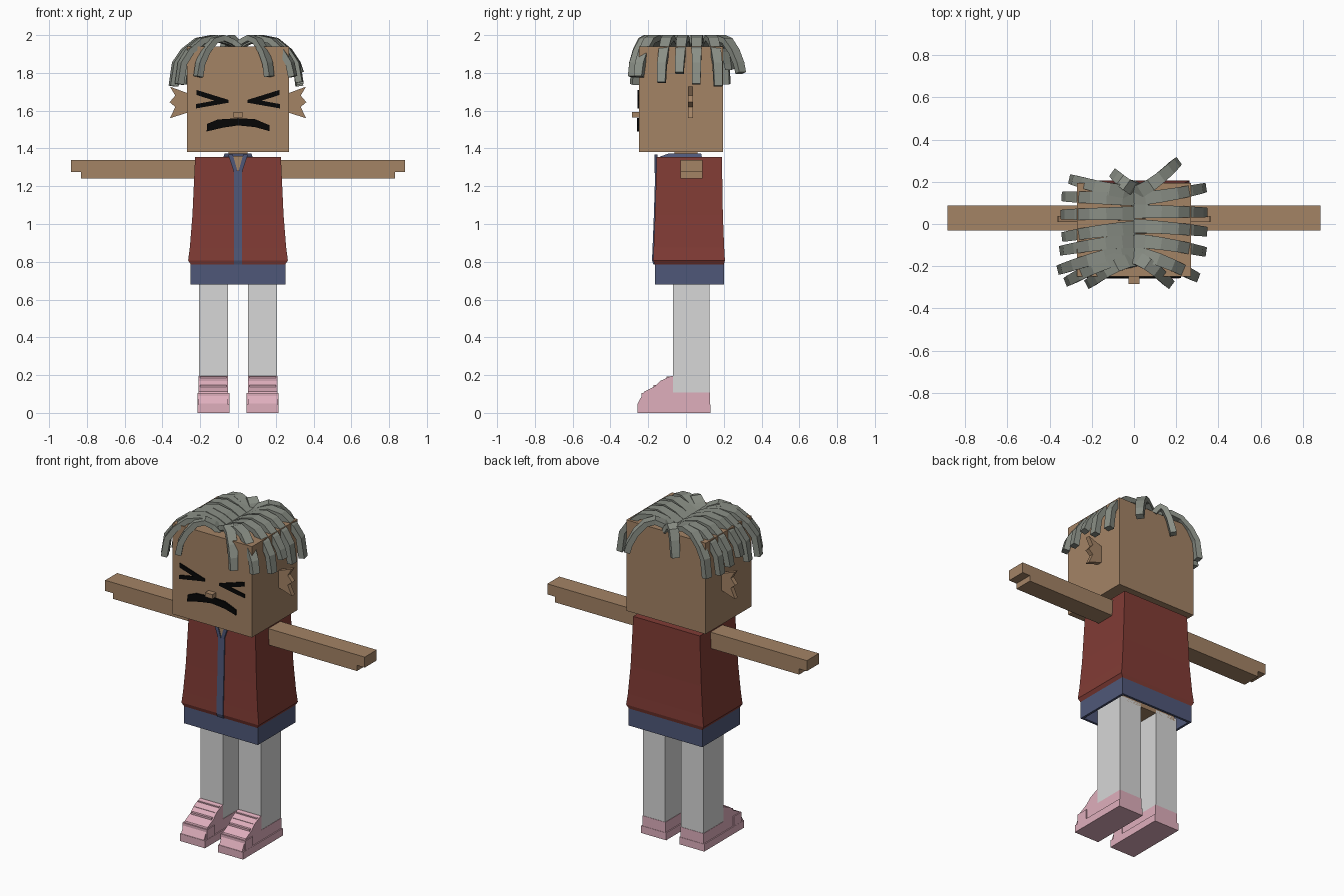
import bpy, bmesh
from mathutils import Vector

cube = bpy.data.objects.get("Cube")
if cube:
    bpy.data.objects.remove(cube, do_unlink=True)


def material(name, *rgb):
    col = [(c / 255) ** 2.2 for c in rgb] + [1]
    m = bpy.data.materials.new(name)
    m.use_nodes = True
    m.diffuse_color = col
    bsdf = next(n for n in m.node_tree.nodes if n.type == 'BSDF_PRINCIPLED')
    bsdf.inputs["Base Color"].default_value = col
    bsdf.inputs["Roughness"].default_value = 0.8
    return m


skin = material("skin brown", 162, 130, 101)
red = material("jacket red", 128, 62, 56)
blue = material("shirt blue", 80, 88, 120)
grey = material("trouser grey", 214, 214, 214)
pink = material("shoe pink", 222, 173, 187)
hair = material("hair grey", 137, 142, 133)
black = material("face black", 14, 14, 14)


def finish(name, bm, mat):
    bmesh.ops.recalc_face_normals(bm, faces=bm.faces[:])
    mesh = bpy.data.meshes.new(name)
    bm.to_mesh(mesh)
    bm.free()
    mesh.materials.append(mat)
    ob = bpy.data.objects.new(name, mesh)
    bpy.context.collection.objects.link(ob)
    return ob


def bridge(name, loops, mat, caps=True):
    """Skin a run of equal-sized point loops."""
    bm = bmesh.new()
    rows = [[bm.verts.new(p) for p in loop] for loop in loops]
    n = len(rows[0])
    for a, b in zip(rows, rows[1:]):
        for i in range(n):
            j = (i + 1) % n
            bm.faces.new((a[i], a[j], b[j], b[i]))
    if caps:
        bm.faces.new(rows[0])
        bm.faces.new(rows[-1])
    return finish(name, bm, mat)


def loft(name, rings, mat, caps=True):
    """Rectangular rings given as (z, half width, front y, back y)."""
    return bridge(name, [[(-w, f, z), (w, f, z), (w, b, z), (-w, b, z)]
                         for z, w, f, b in rings], mat, caps)


def plate(name, pts, front, back, mat):
    """Outline in x and z, extruded along y."""
    return bridge(name, [[(x, y, z) for x, z in pts] for y in (front, back)], mat)


def side_plate(name, pts, x0, x1, mat):
    """Outline in y and z, extruded along x."""
    return bridge(name, [[(x, y, z) for y, z in pts] for x in (x0, x1)], mat)


def box(name, x0, x1, y0, y1, z0, z1, mat):
    return plate(name, [(x0, z0), (x1, z0), (x1, z1), (x0, z1)], y0, y1, mat)


# Head and neck
box("head", -.27, .27, -.25, .195, 1.38, 1.94, skin)
box("neck", -.05, .05, -.06, .06, 1.3, 1.39, skin)
box("nose", -.025, .025, -.285, -.24, 1.565, 1.592, skin)
plate("mouth", [(-.166, 1.49), (-.163, 1.53), (-.108, 1.553), (0, 1.56), (.09, 1.555),
                (.166, 1.523), (.166, 1.492), (.09, 1.513), (0, 1.522), (-.08, 1.51)],
      -.259, -.25, black)

# Jacket, shirt and body
jacket = [(.785, .25, -.166, .2), (.808, .264, -.174, .206), (.875, .255, -.171, .202),
          (1.05, .241, -.164, .195), (1.355, .227, -.155, .19)]
loft("jacket", jacket, red)
loft("shirt_front", [(z, .022, f - .006, f + .03) for z, w, f, b in jacket[:-1]]
     + [(1.28, .022, -.163, -.12)], blue)
loft("collar", [(1.35, .08, -.155, .085), (1.374, .07, -.09, .08)], blue)
plate("throat", [(0, 1.275), (.03, 1.36), (-.03, 1.36)], -.161, -.153, skin)
box("hips", -.19, .19, -.07, .125, .7, .8, skin)
skirt = loft("shirt_hem", [(.68, .251, -.165, .2), (.79, .251, -.165, .2)], blue, False)
wall = skirt.modifiers.new("wall", 'SOLIDIFY')
wall.thickness = .02

# Paired parts
shoe_outline = [(-.256, 0), (-.256, .05), (-.222, .112), (-.165, .14), (-.135, .17),
                (-.08, .195), (-.07, .195), (-.07, .108), (.127, .108), (.127, 0)]
eye = [(.22, 1.71), (.05, 1.657), (.05, 1.642), (.222, 1.612), (.222, 1.635),
       (.125, 1.653), (.22, 1.683)]
ear = [(.26, 1.69), (.36, 1.727), (.332, 1.68), (.362, 1.645), (.332, 1.62),
       (.36, 1.56), (.26, 1.592)]
arm = [(.2, 1.24), (.832, 1.24), (.832, 1.275), (.885, 1.275), (.885, 1.34), (.2, 1.34)]
collar_edge = [(0, 1.27), (.022, 1.275), (.052, 1.368), (.028, 1.368)]

for s, side in ((1, "left"), (-1, "right")):
    def flip(pts):
        return [(s * x, z) for x, z in pts]

    plate(side + "_eye", flip(eye), -.256, -.25, black)
    plate(side + "_ear", flip(ear), .01, .038, skin)
    plate(side + "_arm", flip(arm), -.03, .087, skin)
    plate(side + "_collar_edge", flip(collar_edge), -.167, -.15, blue)
    box(side + "_leg", s * .054, s * .206, -.07, .125, .1, .72, grey)
    side_plate(side + "_shoe", shoe_outline, s * .052, s * .208, pink)
    box(side + "_sole", s * .045, s * .215, -.258, .129, 0, .045, pink)
    box(side + "_toe_cap", s * .046, s * .214, -.235, -.16, .04, .105, pink)
    for i in range(3):
        y, z = -.172 + i * .035, .134 + i * .022
        box(f"{side}_lace_{i + 1}", s * .06, s * .2, y, y + .03, z, z + .014, pink)

# Hair strands: arch from the parting, then droop to the tip
ARCH = [(0, 1.935), (.18, 1.965), (.4, 1.985), (.62, 1.97), (.82, 1.915), (.95, 1.85)]


def strand(name, root_y, tip_x, tip_y, tip_z):
    root = Vector((0, root_y, 0))
    tip = Vector((tip_x, tip_y, 0))
    path = []
    for h, z in ARCH + [(1, tip_z)]:
        path.append(Vector((tip_x * h, root_y + (tip_y - root_y) * h ** 1.5, z)))
    loops = []
    for i, p in enumerate(path):
        t = path[min(i + 1, len(path) - 1)] - path[max(i - 1, 0)]
        flat = (tip - root).lerp(Vector((t.x, t.y, 0)), .5)
        across = Vector((-flat.y, flat.x, 0)).normalized()
        up = across.cross(t).normalized()
        k = i / (len(path) - 1)
        a, u = across * (.034 - .012 * k), up * (.014 + .004 * k)
        loops.append([p - a - u, p + a - u, p + a + u, p - a + u])
    bridge(name, loops, hair)


left_hair = [(.15, .2, .29, 1.80), (.12, .325, .17, 1.73), (.06, .33, .055, 1.74),
             (-.01, .33, -.035, 1.80), (-.08, .325, -.13, 1.75),
             (-.14, .29, -.25, 1.78), (-.16, .165, -.28, 1.78)]
right_hair = [(.17, -.09, .235, 1.82), (.15, -.29, .21, 1.74), (.12, -.325, .13, 1.74),
              (.05, -.33, .045, 1.76), (-.02, -.325, -.06, 1.78),
              (-.08, -.335, -.125, 1.73), (-.13, -.345, -.215, 1.73),
              (-.15, -.31, -.27, 1.74), (-.17, -.21, -.28, 1.78)]
for side, rows in (("left", left_hair), ("right", right_hair)):
    for i, row in enumerate(rows):
        strand(f"{side}_hair_strand_{i + 1}", *row)
